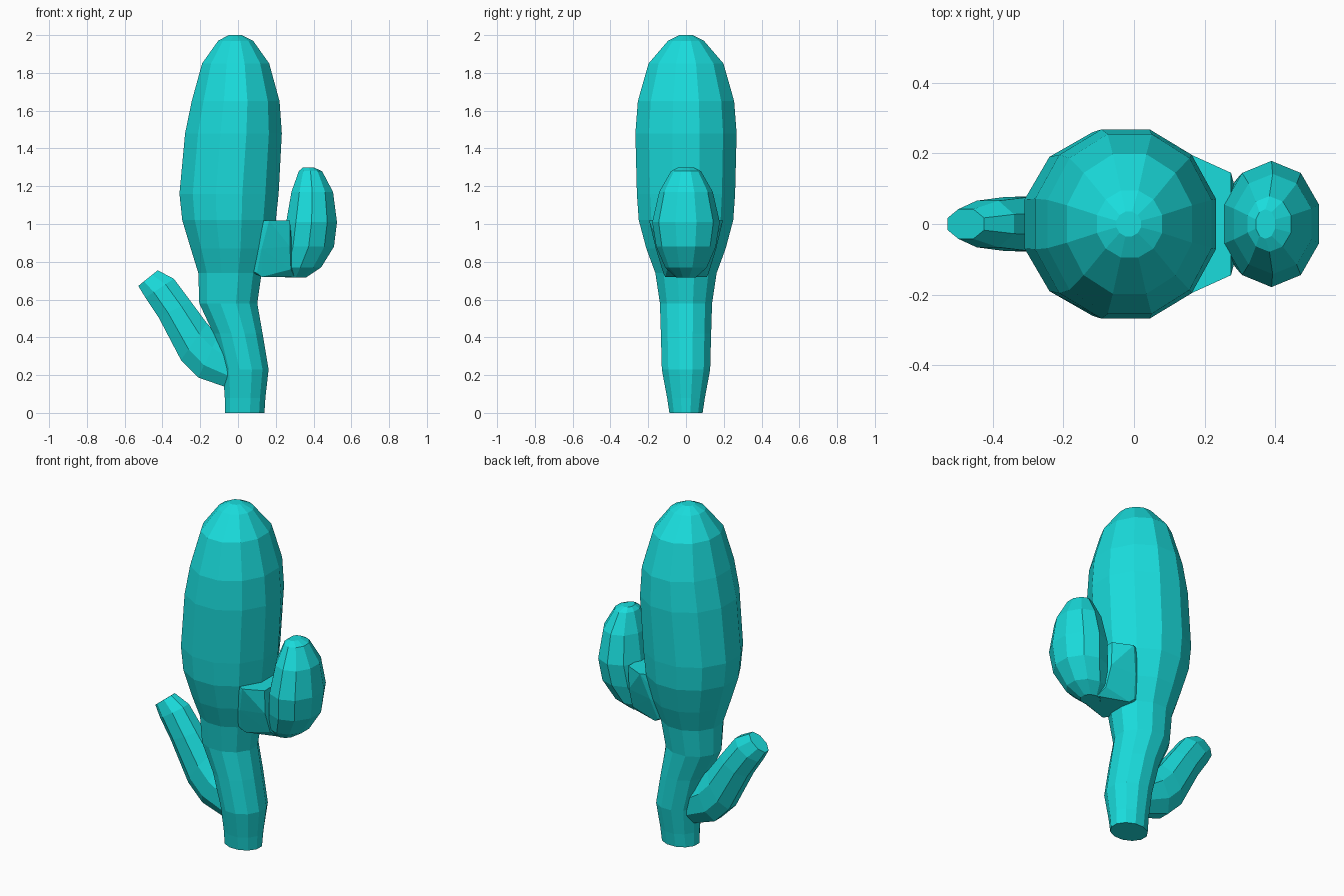
import bpy, bmesh
from math import cos, sin, pi

if "Cube" in bpy.data.objects:
    bpy.data.objects.remove(bpy.data.objects["Cube"])

mat = bpy.data.materials.new("teal")
mat.diffuse_color = (0.01, 0.72, 0.72, 1)
mat.use_nodes = True
mat.node_tree.nodes["Principled BSDF"].inputs["Base Color"].default_value = mat.diffuse_color


def finish(name, bm):
    bmesh.ops.recalc_face_normals(bm, faces=bm.faces[:])
    me = bpy.data.meshes.new(name)
    bm.to_mesh(me)
    bm.free()
    me.materials.append(mat)
    ob = bpy.data.objects.new(name, me)
    bpy.context.collection.objects.link(ob)
    return ob


def loft(name, rings, n):
    """Each ring: two end points (x, z) of its side-view width, and half depth in y."""
    bm = bmesh.new()
    loops = []
    for xa, za, xb, zb, hy in rings:
        k = cos(pi / n)
        loop = []
        for i in range(n):
            t = 2 * pi * (i + 0.5) / n
            c, s = cos(t) / k / 2, sin(t) / k
            loop.append(bm.verts.new(((xa + xb) / 2 + (xb - xa) * c, hy * s,
                                      (za + zb) / 2 + (zb - za) * c)))
        loops.append(loop)
    for p, q in zip(loops, loops[1:]):
        for i in range(n):
            j = (i + 1) % n
            bm.faces.new((p[i], p[j], q[j], q[i]))
    bm.faces.new(loops[0])
    bm.faces.new(loops[-1])
    return finish(name, bm)


def upright(rows):
    return [(xl, z, xr, z, hy) for z, xl, xr, hy in rows]


# Trunk: height, left x, right x, half depth
trunk = loft("cactus", upright([
    (0, -.07, .14, .088), (.08, -.07, .145, .1), (.23, -.08, .162, .128),
    (.42, -.13, .13, .133), (.58, -.205, .102, .138), (.74, -.21, .125, .162),
    (.87, -.25, .165, .21), (1.02, -.295, .2, .25), (1.16, -.31, .215, .26),
    (1.48, -.28, .232, .268), (1.65, -.245, .22, .255), (1.85, -.19, .165, .198),
    (1.97, -.105, .08, .095), (2.0, -.05, .02, .035)]), 12)

# Upright bulb of the right arm
bulb = loft("right_arm_bulb", upright([
    (.717, .25, .36, .05), (.77, .22, .44, .105), (.88, .24, .508, .15),
    (1.01, .255, .524, .17), (1.17, .283, .503, .135), (1.28, .322, .445, .075),
    (1.3, .345, .4, .04)]), 10)

# Tapering bridge from the trunk to the bulb
bm = bmesh.new()
for x, y, z in [(0, .1, 1.018), (0, .1, .78), (.165, .195, 1.018), (.125, .16, .87),
                (.1, .12, .74), (.125, .11, .72), (.275, .145, 1.018),
                (.275, .14, .88), (.28, .1, .76), (.3, .05, .718)]:
    for s in (1, -1):
        bm.verts.new((x, s * y, z))
hull = bmesh.ops.convex_hull(bm, input=bm.verts[:])
junk = {v for v in hull["geom_interior"] + hull["geom_unused"]
        if isinstance(v, bmesh.types.BMVert)}
bmesh.ops.delete(bm, geom=list(junk), context='VERTS')
bridge = finish("right_arm_bridge", bm)

# Slanted left arm
left = loft("left_arm", [
    (.0, .13, .03, .3, .06), (-.06, .135, -.04, .35, .075),
    (-.21, .187, -.105, .41, .08), (-.302, .28, -.165, .475, .08),
    (-.42, .505, -.25, .59, .076), (-.49, .61, -.34, .71, .066),
    (-.528, .672, -.425, .755, .042)], 8)

# Fuse the arms into one flat-shaded body
bpy.context.view_layer.objects.active = trunk
for part in (bridge, bulb, left):
    mod = trunk.modifiers.new("join", 'BOOLEAN')
    mod.operation = 'UNION'
    mod.solver = 'EXACT'
    mod.object = part
    bpy.ops.object.modifier_apply(modifier=mod.name)
    bpy.data.objects.remove(part)
